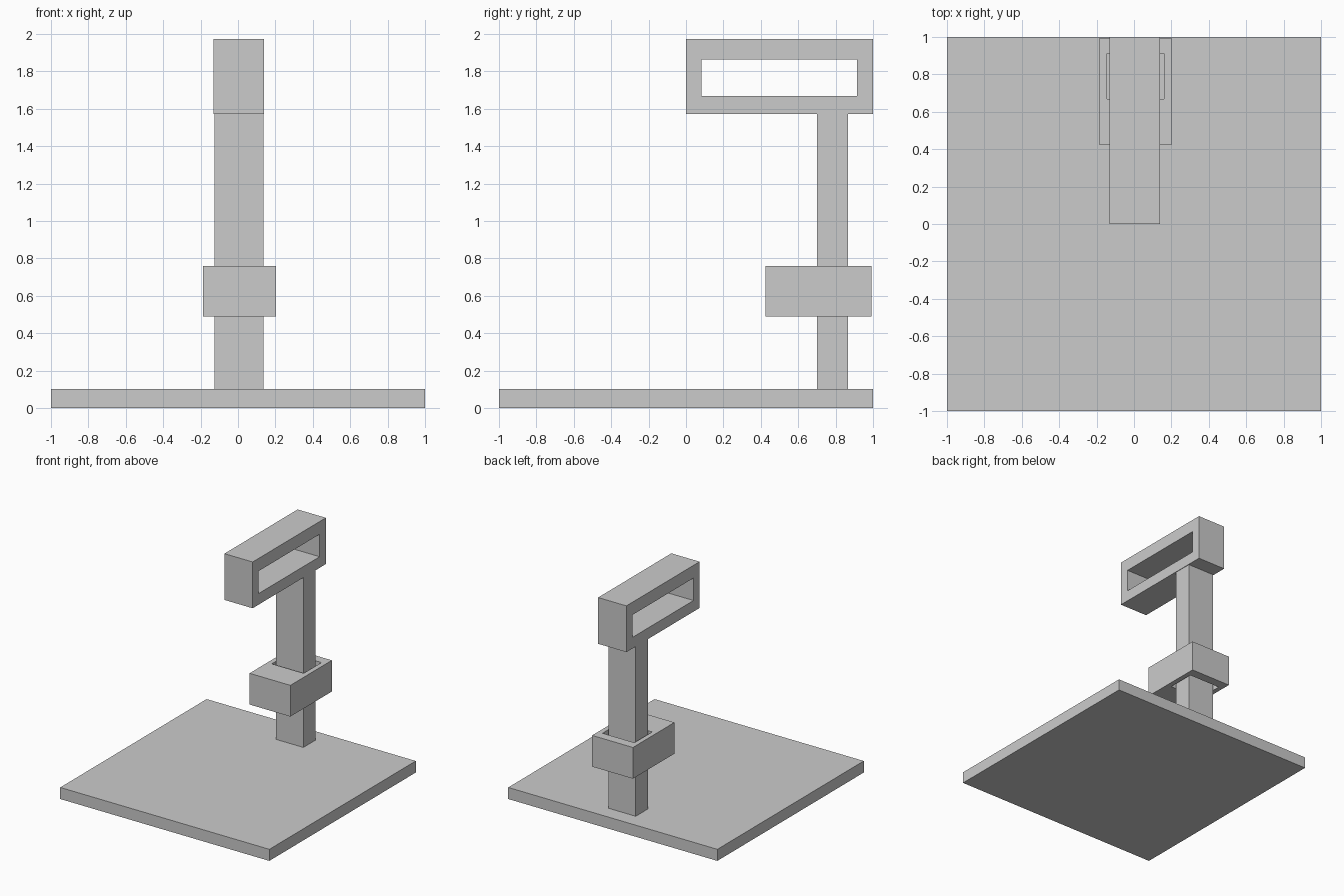
import bpy
import bmesh

old = bpy.data.objects.get("Cube")
if old:
    bpy.data.objects.remove(old, do_unlink=True)

GREY = (0.6, 0.6, 0.6, 1.0)
grey = bpy.data.materials.new("plain grey")
grey.use_nodes = True
grey.diffuse_color = GREY
grey.node_tree.nodes["Principled BSDF"].inputs["Base Color"].default_value = GREY


def finish(name, bm):
    bmesh.ops.recalc_face_normals(bm, faces=bm.faces)
    mesh = bpy.data.meshes.new(name)
    bm.to_mesh(mesh)
    bm.free()
    mesh.materials.append(grey)
    obj = bpy.data.objects.new(name, mesh)
    bpy.context.collection.objects.link(obj)
    return obj


def box(name, x, y, z):
    """Solid block from three (low, high) ranges."""
    bm = bmesh.new()
    bmesh.ops.create_cube(bm, size=1)
    for v in bm.verts:
        v.co = [r[0] if c < 0 else r[1] for c, r in zip(v.co, (x, y, z))]
    return finish(name, bm)


def frame(name, outer, inner, depth, place):
    """Rectangular ring with an open hole; place maps (u, v, depth) to xyz."""
    bm = bmesh.new()
    loops = []
    for d in depth:
        for (u0, u1), (v0, v1) in (outer, inner):
            corners = ((u0, v0), (u1, v0), (u1, v1), (u0, v1))
            loops.append([bm.verts.new(place(u, v, d)) for u, v in corners])
    near_out, near_in, far_out, far_in = loops
    for a, b in ((near_out, near_in), (far_out, far_in),
                 (near_out, far_out), (near_in, far_in)):
        for i in range(4):
            j = (i + 1) % 4
            bm.faces.new((a[i], a[j], b[j], b[i]))
    return finish(name, bm)


# Square base plate and upright column near its back edge
box("base_plate", (-1, 1), (-1, 1), (0, 0.1))
box("column", (-0.125, 0.135), (0.70, 0.865), (0.1, 1.572))

# Sliding collar, loose around the column
frame("sliding_collar",
      ((-0.187, 0.203), (0.425, 0.992)), ((-0.145, 0.16), (0.668, 0.912)),
      (0.49, 0.76), lambda u, v, d: (u, v, d))

# Head with a long window open from side to side
frame("head_frame",
      ((0, 1), (1.572, 1.972)), ((0.083, 0.915), (1.668, 1.862)),
      (-0.13, 0.14), lambda u, v, d: (d, u, v))
